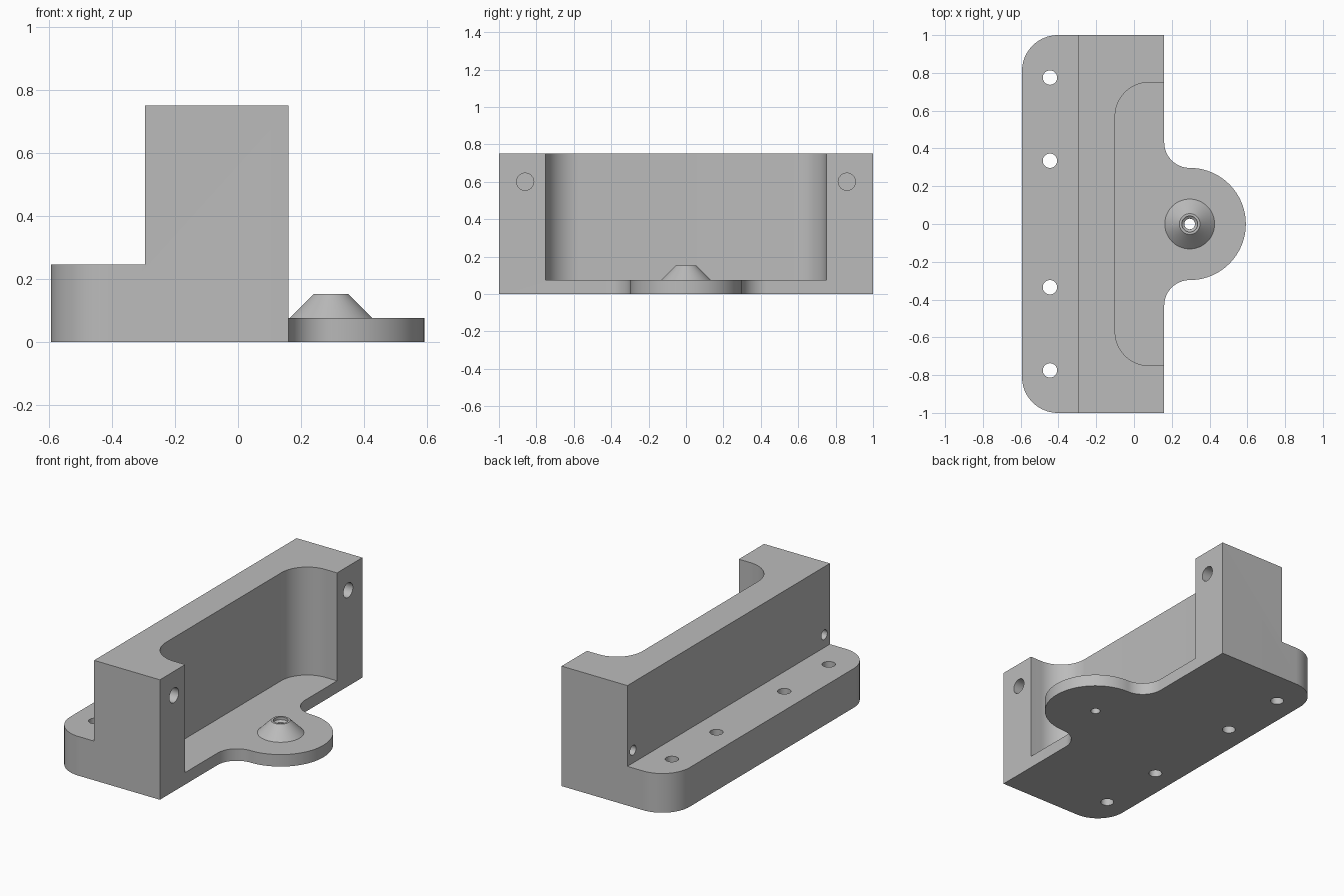
import bpy, bmesh
from math import cos, sin, radians, pi
from mathutils import Matrix, Vector

if "Cube" in bpy.data.objects:
    bpy.data.objects.remove(bpy.data.objects["Cube"])

grey = bpy.data.materials.new("plain grey")
grey.use_nodes = True
grey.diffuse_color = (0.5, 0.5, 0.5, 1)
grey.node_tree.nodes["Principled BSDF"].inputs["Base Color"].default_value = (0.5, 0.5, 0.5, 1)

FRONT, STEP, BACK = 0.16, -0.295, -0.593   # main wall positions along x
FLOOR, LEDGE, TOP = 0.075, 0.245, 0.75     # main heights
TAB_X, TAB_R, FILLET = 0.295, 0.297, 0.135


def add_object(name, bm):
    bmesh.ops.recalc_face_normals(bm, faces=bm.faces)
    mesh = bpy.data.meshes.new(name)
    bm.to_mesh(mesh)
    bm.free()
    obj = bpy.data.objects.new(name, mesh)
    bpy.context.collection.objects.link(obj)
    mesh.materials.append(grey)
    return obj


def arc(cx, cy, r, start, end, steps=20):
    angles = [radians(start + (end - start) * i / steps) for i in range(steps + 1)]
    return [(cx + r * cos(a), cy + r * sin(a)) for a in angles]


def prism(name, points, z0, z1):
    bm = bmesh.new()
    verts = [bm.verts.new((x, y, z0)) for x, y in points]
    face = bm.faces.new(verts)
    top = bmesh.ops.extrude_face_region(bm, geom=[face])["geom"]
    bmesh.ops.translate(bm, vec=(0, 0, z1 - z0),
                        verts=[g for g in top if isinstance(g, bmesh.types.BMVert)])
    bmesh.ops.remove_doubles(bm, verts=bm.verts, dist=1e-5)
    return add_object(name, bm)


def drill(center, r, length, axis="Z"):
    bm = bmesh.new()
    turn = Matrix.Rotation(pi / 2, 4, "Y") if axis == "X" else Matrix.Identity(4)
    bmesh.ops.create_cone(bm, cap_ends=True, segments=40, radius1=r, radius2=r,
                          depth=length, matrix=Matrix.Translation(Vector(center)) @ turn)
    return add_object("drill", bm)


def activate(obj):
    bpy.ops.object.select_all(action="DESELECT")
    obj.select_set(True)
    bpy.context.view_layer.objects.active = obj


def cut(obj, cutter):
    cutter.hide_render = True
    mod = obj.modifiers.new("cut", "BOOLEAN")
    mod.operation, mod.solver, mod.object = "DIFFERENCE", "EXACT", cutter
    activate(obj)
    bpy.ops.object.modifier_apply(modifier=mod.name)
    bpy.data.objects.remove(cutter)


# Whole footprint: block with rounded back corners and a filleted round tab
corner = 0.19
outline = [(FRONT, -1)]
outline += arc(TAB_X, -TAB_R - FILLET, FILLET, 180, 90)
outline += arc(TAB_X, 0, TAB_R, -90, 90, 48)[1:-1]
outline += arc(TAB_X, TAB_R + FILLET, FILLET, 270, 180)
outline += [(FRONT, 1)]
outline += arc(BACK + corner, 1 - corner, corner, 90, 180)
outline += arc(BACK + corner, corner - 1, corner, 180, 270)
body = prism("bracket_body", outline, 0, TOP)

# Step down to the rear mounting flange
cut(body, prism("step", [(-1, -2), (STEP, -2), (STEP, 2), (-1, 2)], LEDGE, 1))

# Front pocket with rounded inner corners, also clearing the tab
px, py, pr = -0.10, 0.75, 0.18
pocket = [(1, -py), (1, py)]
pocket += arc(px + pr, py - pr, pr, 90, 180) + arc(px + pr, pr - py, pr, 180, 270)
cut(body, prism("pocket", pocket, FLOOR, 1))

# Mounting holes through the flange
for y in (-0.775, -0.335, 0.335, 0.775):
    cut(body, drill((-0.445, y, 0.1), 0.038, 1))

# Bores in the front posts and small ones in the rear wall
for side in (-1, 1):
    cut(body, drill((FRONT, side * 0.86, 0.6), 0.046, 0.5, "X"))
    cut(body, drill((STEP, side * 0.945, 0.325), 0.03, 0.3, "X"))

# Hole through the tab under the nozzle
cut(body, drill((TAB_X, 0, 0), 0.028, 0.5))

# Conical nozzle, turned from its profile
bm = bmesh.new()
profile = [(0.028, FLOOR), (0.028, 0.125), (0.042, 0.135), (0.042, 0.152),
           (0.055, 0.152), (0.132, FLOOR)]
verts = [bm.verts.new((r, 0, z)) for r, z in profile]
edges = [bm.edges.new(pair) for pair in zip(verts, verts[1:])]
bmesh.ops.spin(bm, geom=verts + edges, cent=(0, 0, 0), axis=(0, 0, 1),
               angle=2 * pi, steps=48, use_duplicate=False)
bmesh.ops.remove_doubles(bm, verts=bm.verts, dist=1e-5)
nozzle = add_object("nozzle", bm)
nozzle.location.x = TAB_X

for obj in (body, nozzle):
    activate(obj)
    bpy.ops.object.shade_smooth_by_angle(angle=radians(30))
